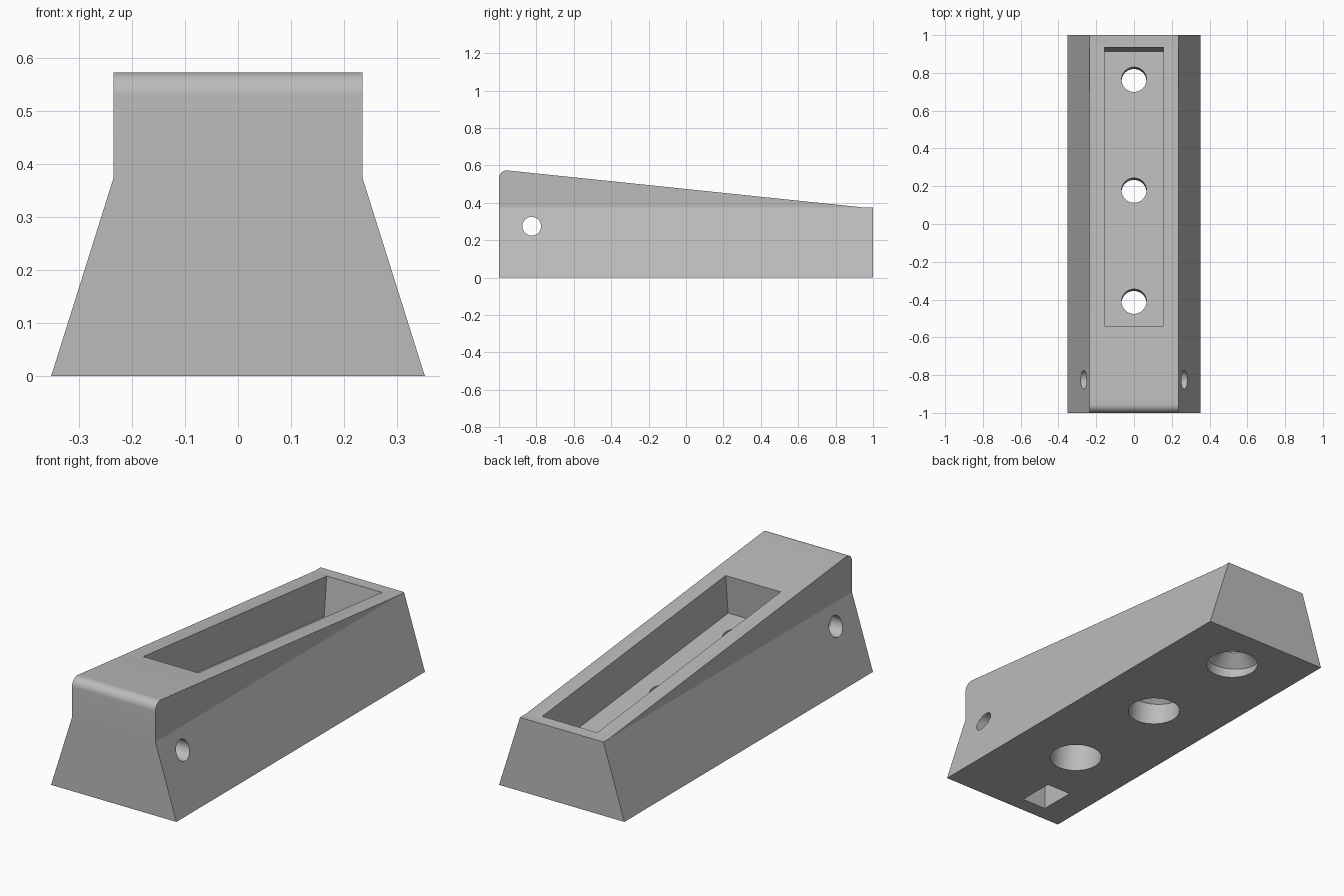
import bpy, bmesh, math
from mathutils import Matrix, Vector

if "Cube" in bpy.data.objects:
    bpy.data.objects.remove(bpy.data.objects["Cube"])

SLOPE = 0.104                       # drop of the top face per unit of length
TILT = math.atan(SLOPE)


def top_z(y):
    return 0.573 - SLOPE * (y + 0.95)


def loft(name, rings):
    """Closed solid through a list of rings of points."""
    bm = bmesh.new()
    loops = [[bm.verts.new(p) for p in ring] for ring in rings]
    n = len(loops[0])
    for a, b in zip(loops, loops[1:]):
        for i in range(n):
            j = (i + 1) % n
            bm.faces.new((a[i], a[j], b[j], b[i]))
    bm.faces.new(loops[0][::-1])
    bm.faces.new(loops[-1])
    bmesh.ops.recalc_face_normals(bm, faces=bm.faces)
    mesh = bpy.data.meshes.new(name)
    bm.to_mesh(mesh)
    bm.free()
    obj = bpy.data.objects.new(name, mesh)
    bpy.context.collection.objects.link(obj)
    return obj


def turned(name, profile, segments=48):
    """Solid of revolution about z from (radius, height) pairs."""
    turns = [math.tau * i / segments for i in range(segments)]
    return loft(name, [[(r * math.cos(t), r * math.sin(t), z) for t in turns]
                       for r, z in profile])


def block(name, low, high):
    (x0, y0, z0), (x1, y1, z1) = low, high
    return loft(name, [[(x0, y0, z), (x1, y0, z), (x1, y1, z), (x0, y1, z)]
                       for z in (z0, z1)])


def combine(target, tool, operation):
    mod = target.modifiers.new(tool.name, 'BOOLEAN')
    mod.operation = operation
    mod.solver = 'EXACT'
    mod.object = tool
    bpy.context.view_layer.update()
    with bpy.context.temp_override(object=target, active_object=target):
        bpy.ops.object.modifier_apply(modifier=mod.name)
    bpy.data.objects.remove(tool)


# Wedge body: side profile with a rounded front top edge
radius = 0.042
cy, cz = radius - 1, top_z(radius - 1) - radius / math.cos(TILT)
profile = [(-1, 0), (1, 0), (1, 0.375), (0.954, 0.375)]
for i in range(13):
    a = (math.pi / 2 - TILT) + (math.pi / 2 + TILT) * i / 12
    profile.append((cy + radius * math.cos(a), cz + radius * math.sin(a)))
body = loft("wedge_body", [[(x, y, z) for y, z in profile] for x in (-0.5, 0.5)])

# Flared cross-section trims the sides
section = [(0.3845, -0.1), (0.235, 0.375), (0.235, 0.7)]
section += [(-x, z) for x, z in reversed(section)]
combine(body, loft("flared_section", [[(x, y, z) for x, z in section] for y in (-1.1, 1.1)]),
        'INTERSECT')

# Long pocket sunk square to the sloping top
tilt = Matrix.Rotation(-TILT, 4, 'X')
mid = (0.935 - 0.54) / 2
half = (0.935 + 0.54) / 2 / math.cos(TILT)
depth = 0.2
pocket = block("pocket_cutter", (-0.155, -half, -depth), (0.155, half, 0.2))
pocket.matrix_world = Matrix.Translation((0, mid, top_z(mid))) @ tilt
combine(body, pocket, 'DIFFERENCE')

# Three countersunk screw holes through the pocket floor
for y in (-0.41, 0.178, 0.765):
    hole = turned("screw_hole_cutter",
                  [(0.125, -0.8), (0.125, -0.16), (0.066, -0.1), (0.066, 0.05)])
    floor = Vector((0, y, top_z(y) - depth / math.cos(TILT)))
    hole.matrix_world = Matrix.Translation(floor) @ tilt
    combine(body, hole, 'DIFFERENCE')

# Cross hole near the front, with a nut slot open to the underside
cross = turned("cross_hole_cutter", [(0.05, -0.6), (0.05, 0.6)])
cross.matrix_world = Matrix.Translation((0, -0.825, 0.275)) @ Matrix.Rotation(math.pi / 2, 4, 'Y')
combine(body, cross, 'DIFFERENCE')
combine(body, block("nut_slot_cutter", (-0.203, -0.92, -0.1), (-0.066, -0.733, 0.367)),
        'DIFFERENCE')

# Single grey material
grey = bpy.data.materials.new("plain_grey")
grey.use_nodes = True
colour = (0.5, 0.5, 0.5, 1)
grey.diffuse_color = colour
grey.node_tree.nodes["Principled BSDF"].inputs["Base Color"].default_value = colour
body.data.materials.clear()
body.data.materials.append(grey)

# Smooth the rounds, keep the edges sharp
bpy.ops.object.select_all(action='DESELECT')
body.select_set(True)
bpy.context.view_layer.objects.active = body
bpy.ops.object.shade_smooth_by_angle(angle=math.radians(15))
